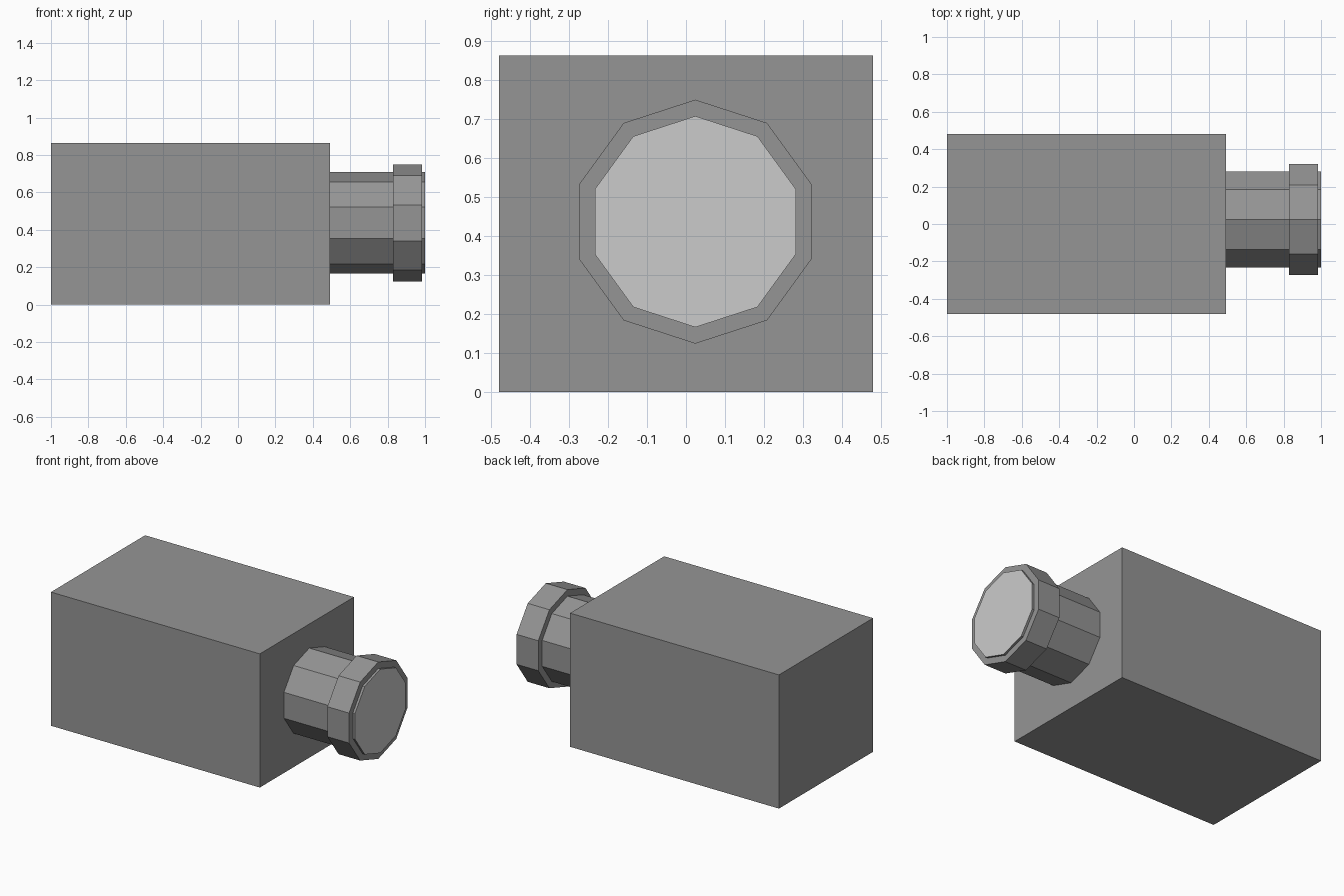
import bpy, bmesh, math

if "Cube" in bpy.data.objects:
    bpy.data.objects.remove(bpy.data.objects["Cube"])

SIDES = 10
CY, CZ = 0.024, 0.437          # lens axis


def material(name, value):
    m = bpy.data.materials.new(name)
    m.diffuse_color = (value, value, value, 1)
    m.use_nodes = True
    m.node_tree.nodes["Principled BSDF"].inputs["Base Color"].default_value = m.diffuse_color
    return m


def finish(bm, name, *mats):
    bmesh.ops.recalc_face_normals(bm, faces=bm.faces)
    me = bpy.data.meshes.new(name)
    bm.to_mesh(me)
    bm.free()
    ob = bpy.data.objects.new(name, me)
    for m in mats:
        me.materials.append(m)
    bpy.context.collection.objects.link(ob)
    return ob


def lathe_x(profile):
    """Capped solid turned about the lens axis from (x, radius) points."""
    bm = bmesh.new()
    rings = []
    for x, r in profile:
        angles = [2 * math.pi * i / SIDES for i in range(SIDES)]
        rings.append([bm.verts.new((x, CY + r * math.sin(a), CZ + r * math.cos(a)))
                      for a in angles])
    for a, b in zip(rings, rings[1:]):
        for i in range(SIDES):
            j = (i + 1) % SIDES
            bm.faces.new((a[i], a[j], b[j], b[i]))
    bm.faces.new(rings[0])
    front = bm.faces.new(rings[-1])
    return bm, front


dark = material("dark_grey", 0.3)
light = material("light_grey", 0.8)

# Box-shaped camera body
bm = bmesh.new()
bmesh.ops.create_cube(bm, size=1)
for v in bm.verts:
    v.co.x = v.co.x * 1.492 - 0.254
    v.co.y *= 0.96
    v.co.z = (v.co.z + 0.5) * 0.863
finish(bm, "camera_body", dark, light)

# Ten-sided lens barrel with raised focus ring and pale front glass
bm, glass = lathe_x([(0.48, 0.271), (0.83, 0.271), (0.83, 0.313),
                     (0.985, 0.313), (0.985, 0.271), (1.0, 0.271)])
glass.material_index = 1
finish(bm, "lens", dark, light)
